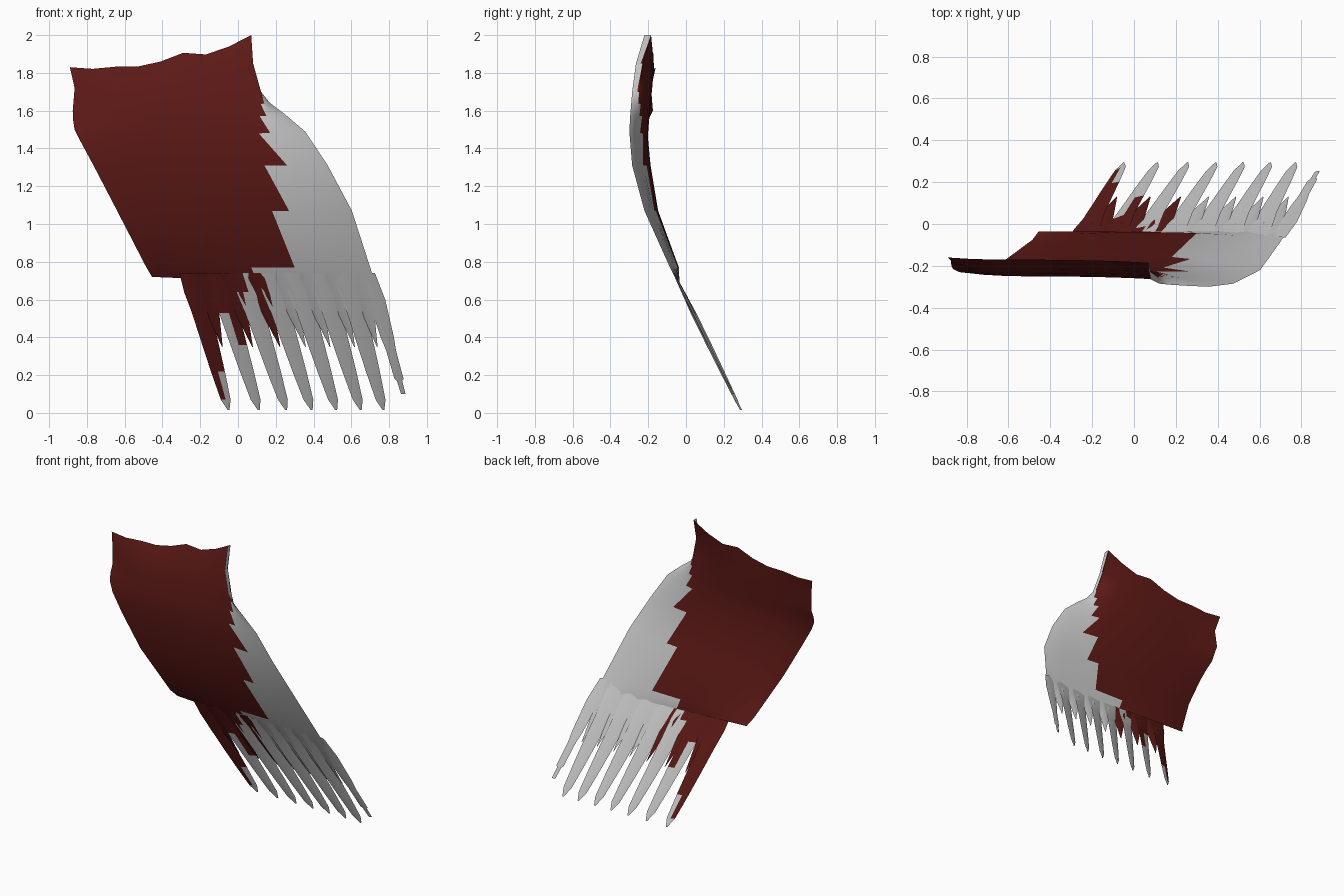
import bpy, bmesh, math

if "Cube" in bpy.data.objects:
    bpy.data.objects.remove(bpy.data.objects["Cube"])

red = bpy.data.materials.new("dark_red")
red.diffuse_color = (0.11, 0.01, 0.008, 1)
red.use_nodes = True
red.node_tree.nodes["Principled BSDF"].inputs["Base Color"].default_value = red.diffuse_color


def finish(bm, name, angle=40):
    bmesh.ops.remove_doubles(bm, verts=bm.verts, dist=0.0008)
    bmesh.ops.recalc_face_normals(bm, faces=bm.faces)
    me = bpy.data.meshes.new(name)
    bm.to_mesh(me)
    bm.free()
    me.materials.append(None)
    me.materials.append(red)
    ob = bpy.data.objects.new(name, me)
    bpy.context.collection.objects.link(ob)
    bpy.context.view_layer.objects.active = ob
    ob.select_set(True)
    bpy.ops.object.shade_smooth_by_angle(angle=math.radians(angle))
    ob.select_set(False)


def face(bm, vs, mat):
    f = bm.faces.new(vs)
    f.material_index = mat


# Wing rows: z left, z right, x left, colour notch, colour tip, x right,
# front y, red offset, thickness, left-edge curl
ROWS = [
    (1.83, 2.00, -.89, .07, .07, .07, -.22, .05, .00, .01),
    (1.72, 1.85, -.865, .08, .08, .08, -.265, .05, .04, .03),
    (1.60, 1.70, -.875, .12, .12, .122, -.285, .05, .05, .06),
    (1.55, 1.64, -.873, .12, .14, .17, -.29, .05, .05, .04),
    (1.50, 1.58, -.865, .115, .15, .25, -.295, .05, .05, .03),
    (1.44, 1.49, -.835, .11, .17, .355, -.30, .05, .05, .02),
    (1.31, 1.31, -.765, .14, .26, .475, -.285, .05, .05, .01),
    (1.07, 1.07, -.64, .18, .27, .603, -.22, .03, .045, .0),
    (0.77, 0.77, -.485, .07, .30, .70, -.085, .01, .04, .0),
    (0.72, 0.67, -.455, .08, .10, .73, -.035, .0, .0, .0)]
SAG = [0, -.03, -.04, -.06, -.055, -.03, -.06, -.04, 0]
NR, NG = 8, 6


def wing_row(bm, j, back):
    zl, zr, xl, xn, xt, xr, yf, off, th, curl = ROWS[j]
    xs = [xl + (xn - xl) * i / NR for i in range(NR + 1)]
    xs += [xt + (xr - xt) * i / NG for i in range(NG + 1)]
    out = []
    for i, x in enumerate(xs):
        s = (x - xl) / (xr - xl)
        z = zl + (zr - zl) * s
        if i <= NR:
            z += SAG[i] * max(0, 1 - j * .5)
            k = 1 - .3 * (i / NR) ** 4
        else:
            k = .5 * (1 - (i - NR - 1) / NG)
        y = yf + off * k + curl * max(0, 1 - 4 * s) ** 2
        if back:
            y += th * max(0, math.sin(math.pi * s)) ** .6
        out.append(bm.verts.new((x, y, z)))
    return out


# Wing body, front and back skins with a sawtooth colour seam
bm = bmesh.new()
for back in (False, True):
    grid = [wing_row(bm, j, back) for j in range(len(ROWS))]
    for a, b in zip(grid, grid[1:]):
        for i in range(NR + NG + 1):
            if i == NR:
                face(bm, (a[i], b[i + 1], b[i]), 1)
                face(bm, (a[i], a[i + 1], b[i + 1]), 0)
            else:
                face(bm, (a[i], a[i + 1], b[i + 1], b[i]), int(i < NR))
finish(bm, "wing_body", 60)


def plane_y(z):
    return -.02 + (.65 - z) * .49


def feather(name, root, tip, profile, red_left, red_right, tilt):
    """Thin folded blade; profile rows are (z, half width)."""
    bm = bmesh.new()
    z0, z1 = profile[0][0], profile[-1][0]
    skins = []
    for back in (0, 1):
        rows = []
        for z, w in profile:
            f = (z0 - z) / (z0 - z1)
            x = root + (tip - root) * f
            t = tilt * w / .045 * min(1, f * 3)
            rows.append([bm.verts.new((x + s * w, plane_y(z) + s * t + (.010 * back - .005) * (s == 0), z))
                         for s in (-1, 0, 1)])
        for a, b in zip(rows, rows[1:]):
            zm = (a[1].co.z + b[1].co.z) / 2
            for i, lim in ((0, red_left), (1, red_right)):
                face(bm, (a[i], a[i + 1], b[i + 1], b[i]), int(zm > lim))
    finish(bm, name)


LONG = [(.74, .06), (.64, .063), (.53, .052), (.36, .044), (.22, .037), (.07, .026), (.015, .005)]
SPIKE = [(.74, .05), (.62, .045), (.5, .028), (.35, .002)]
TIPS = [-.05, .11, .255, .39, .52, .65, .77]
RED_LIMITS = [(.1, .22), (.5, .4), (.6, .7)]

# Long feathers with a short spike filling each gap
for i, tip in enumerate(TIPS):
    root = -.25 + .137 * i
    l, r = RED_LIMITS[i] if i < 3 else (9, 9)
    feather(f"long_feather_{i + 1}", root, tip, LONG, l, r, .015)
    lim = 0 if i < 3 else 9
    feather(f"short_spike_{i + 1}", root + .06, tip + .075 - .13 + .11 * .2, SPIKE, lim, lim, -.012)

# Narrow outermost feather with a stepped end
feather("outer_feather", .695, .875,
        [(.74, .03), (.6, .045), (.4, .035), (.33, .026), (.18, .024), (.17, .014), (.10, .012)], 9, 9, .01)
